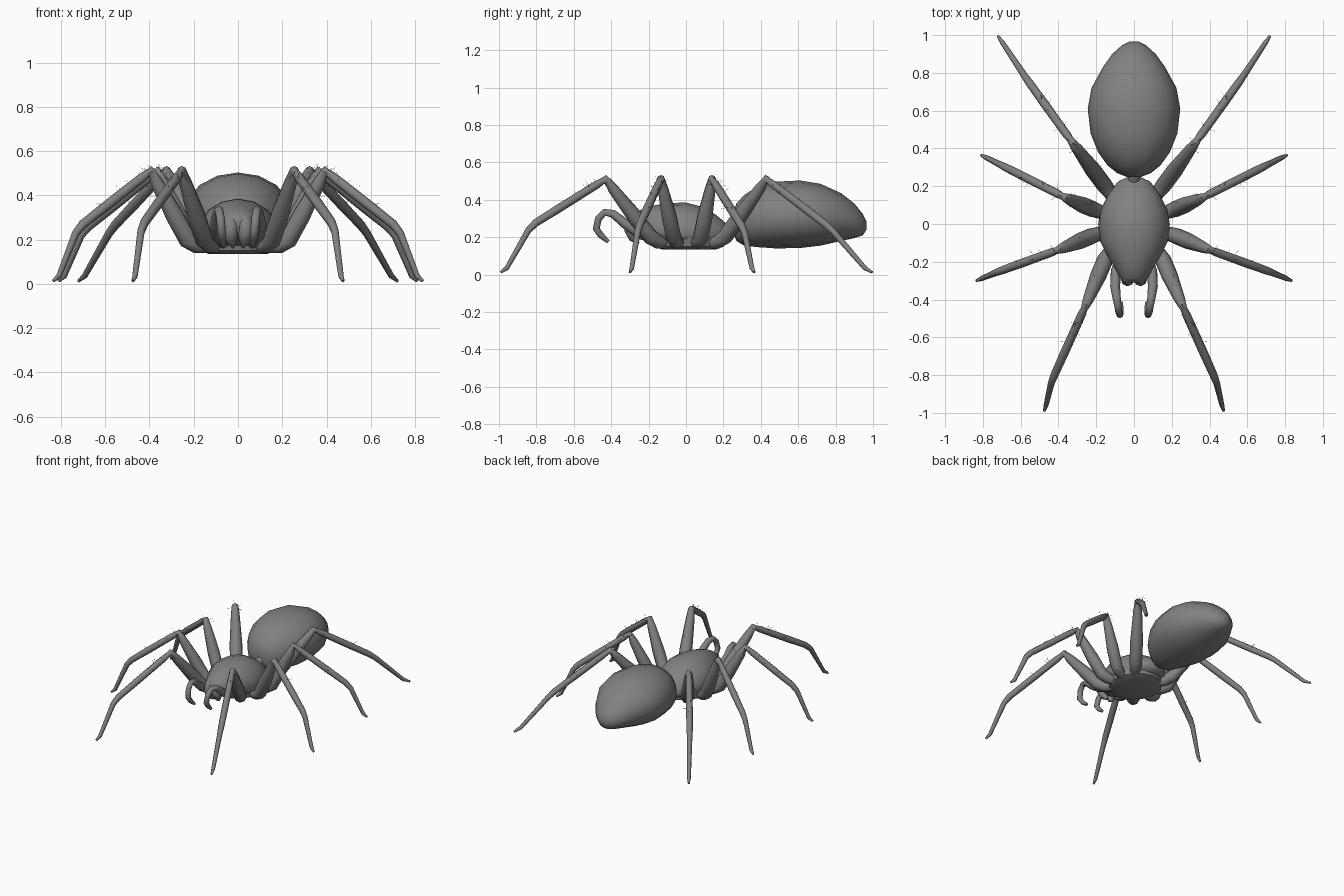
import bpy, bmesh, math, random
from mathutils import Vector

if "Cube" in bpy.data.objects:
    bpy.data.objects.remove(bpy.data.objects["Cube"])

random.seed(4)
grey = bpy.data.materials.new("body_grey")
grey.diffuse_color = (0.22, 0.22, 0.22, 1)
grey.use_nodes = True
grey.node_tree.nodes["Principled BSDF"].inputs["Base Color"].default_value = grey.diffuse_color


def make_object(name, bm, mirror=False):
    bmesh.ops.recalc_face_normals(bm, faces=bm.faces)
    mesh = bpy.data.meshes.new(name)
    bm.to_mesh(mesh)
    bm.free()
    mesh.materials.append(grey)
    for p in mesh.polygons:
        p.use_smooth = True
    mesh.set_sharp_from_angle(angle=math.radians(50))
    obj = bpy.data.objects.new(name, mesh)
    bpy.context.collection.objects.link(obj)
    if mirror:
        obj.modifiers.new("mirror", 'MIRROR').use_mirror_merge = False
    return obj


def loft(bm, rings):
    """Skin a list of equal-length point rings and cap both ends."""
    loops = [[bm.verts.new(p) for p in ring] for ring in rings]
    n = len(loops[0])
    for a, b in zip(loops, loops[1:]):
        for i in range(n):
            j = (i + 1) % n
            bm.faces.new((a[i], a[j], b[j], b[i]))
    bm.faces.new(loops[0])
    bm.faces.new(loops[-1])


def tube(bm, path, side, sides=8):
    """Tapered tube; path holds (x, y, z, radius)."""
    pts = [Vector(p[:3]) for p in path]
    side = Vector(side).normalized()
    rings = []
    for i, p in enumerate(pts):
        before = (p - pts[i - 1]).normalized() if i else Vector()
        after = (pts[i + 1] - p).normalized() if i < len(pts) - 1 else Vector()
        t = (before + after).normalized()
        u = (side - t * side.dot(t)).normalized()
        v = t.cross(u)
        r = path[i][3]
        rings.append([p + r * (u * math.cos(a) + v * math.sin(a))
                      for a in (2 * math.pi * k / sides for k in range(sides))])
    loft(bm, rings)


def body(name, stations, sides=16):
    """Body from (y, half width, bottom z, widest z, top z) sections."""
    rings = []
    for y, w, zb, zm, zt in stations:
        ring = []
        for k in range(sides):
            a = 2 * math.pi * k / sides
            s = math.sin(a)
            ring.append((w * math.cos(a), y, zm + s * ((zt - zm) if s > 0 else (zm - zb))))
        rings.append(ring)
    bm = bmesh.new()
    loft(bm, rings)
    make_object(name, bm)


body("abdomen", [
    (.25, .04, .23, .28, .33), (.27, .09, .18, .28, .38), (.31, .14, .155, .29, .425),
    (.38, .19, .147, .30, .47), (.48, .23, .14, .31, .497), (.61, .245, .142, .31, .503),
    (.72, .225, .155, .31, .485), (.83, .165, .18, .30, .435), (.90, .115, .195, .28, .38),
    (.945, .065, .21, .265, .325), (.965, .025, .24, .265, .285)])

body("carapace", [
    (.25, .03, .19, .215, .24), (.225, .085, .17, .21, .265), (.16, .135, .16, .21, .32),
    (.08, .175, .155, .21, .365), (0, .19, .15, .21, .385), (-.09, .18, .16, .22, .383),
    (-.17, .14, .17, .235, .37), (-.235, .10, .19, .25, .35), (-.285, .075, .21, .265, .325),
    (-.31, .04, .24, .275, .30)])

# Underside plate where the legs meet
bm = bmesh.new()
loft(bm, [[(w * math.cos(a), .015 + w * 1.1 * math.sin(a), z)
           for a in (2 * math.pi * k / 16 for k in range(16))]
          for w, z in ((.13, .134), (.17, .15), (.18, .20))])
make_object("sternum", bm)

# Waist between the two body parts
bm = bmesh.new()
tube(bm, [(0, .17, .21, .04), (0, .25, .25, .03), (0, .33, .28, .05)], (1, 0, 0))
make_object("waist", bm)

# Hip bend, knee, ankle and toe of each leg
legs = {
    "front_leg": ((.145, -.17, .175), (.255, -.43, .51), (.435, -.83, .26), (.475, -.99, .01)),
    "second_leg": ((.215, -.06, .175), (.395, -.135, .51), (.725, -.255, .25), (.835, -.30, .01)),
    "third_leg": ((.21, .075, .175), (.365, .14, .51), (.70, .31, .24), (.81, .365, .01)),
    "back_leg": ((.145, .19, .175), (.325, .43, .51), (.57, .77, .25), (.72, .995, .01)),
}
for name, joints in legs.items():
    hip, knee, ankle, toe = (Vector(j) for j in joints)
    run = toe - hip
    side = (run.y, -run.x, 0)
    centre = Vector((hip.x * .35, hip.y * .35, .17))
    bm = bmesh.new()

    def at(p, r):
        return (p.x, p.y, p.z, r)

    # Hip and thigh
    tube(bm, [at(centre, .03), at(hip.lerp(centre, .2), .037), at(hip.lerp(knee, .08), .043),
              at(hip.lerp(knee, .4), .043), at(hip.lerp(knee, .85), .03),
              at(knee, .023), at(knee.lerp(ankle, .06), .017)], side)
    # Shin, foot and toe
    heel = ankle.lerp(toe, .87) - Vector((run.x, run.y, 0)).normalized() * .012
    heel.z = .035
    tube(bm, [at(knee.lerp(ankle, .01), .016), at(knee.lerp(ankle, .12), .022),
              at(knee.lerp(ankle, .6), .023), at(knee.lerp(ankle, .93), .021),
              at(ankle.lerp(heel, .1), .018), at(heel, .013),
              at(toe + Vector((0, 0, .003)), .007)], side)
    make_object(name, bm, True)

    # Fine bristles on thigh and shin
    bm = bmesh.new()
    for i in range(16):
        a, b = (hip, knee) if i < 6 else (knee, ankle)
        base = a.lerp(b, random.uniform(.3, 1) if i < 6 else random.uniform(0, .7))
        axis = (b - a).normalized()
        out = Vector((random.uniform(-1, 1), random.uniform(-1, 1), random.uniform(-.2, 1)))
        out = (out - axis * out.dot(axis)).normalized()
        tip = base + out * random.uniform(.035, .055) + axis * .01
        tube(bm, [at(base, .0012), at(tip, .0004)], axis.cross(out), 3)
    make_object(name + "_bristles", bm, True)

# Feelers curling forward and down
bm = bmesh.new()
tube(bm, [(.06, -.14, .18, .025), (.095, -.25, .22, .028), (.10, -.33, .275, .026),
          (.092, -.39, .325, .022), (.085, -.435, .333, .019), (.08, -.468, .30, .019),
          (.075, -.48, .245, .019), (.072, -.455, .21, .017), (.068, -.415, .175, .010)], (1, 0, 0))
make_object("feeler", bm, True)

# Jaws and fangs
bm = bmesh.new()
tube(bm, [(.03, -.24, .31, .025), (.033, -.285, .28, .034), (.034, -.295, .235, .035),
          (.03, -.28, .195, .025), (.022, -.255, .165, .008)], (1, 0, 0))
make_object("jaw", bm, True)
